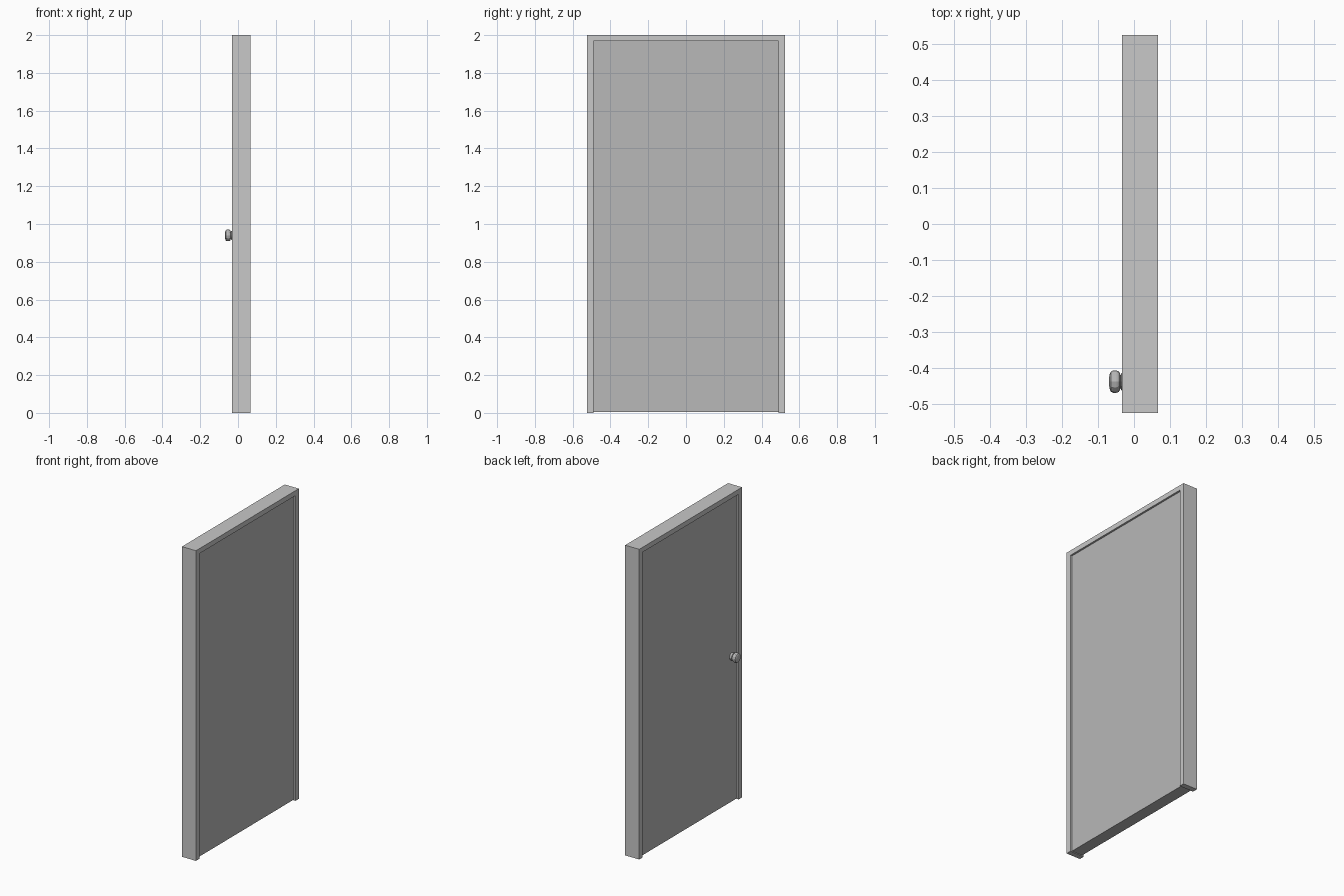
import bpy, bmesh, math
from mathutils import Matrix

if "Cube" in bpy.data.objects:
    bpy.data.objects.remove(bpy.data.objects["Cube"])


def material(name, v):
    m = bpy.data.materials.new(name)
    m.diffuse_color = (v, v, v, 1)
    m.use_nodes = True
    m.node_tree.nodes["Principled BSDF"].inputs["Base Color"].default_value = m.diffuse_color
    return m


frame_grey = material("light grey paint", 0.58)
door_grey = material("mid grey paint", 0.48)
knob_grey = material("knob grey", 0.48)


def finish(name, bm, mat):
    bmesh.ops.recalc_face_normals(bm, faces=bm.faces)
    me = bpy.data.meshes.new(name)
    bm.to_mesh(me)
    bm.free()
    me.materials.append(mat)
    ob = bpy.data.objects.new(name, me)
    bpy.context.collection.objects.link(ob)
    return ob


# Door frame: U-shaped outline extruded through the wall depth
X0, X1 = -0.033, 0.067
outline = [(-.524, 0), (-.524, 2), (.524, 2), (.524, 0),
           (.49, 0), (.49, 1.968), (-.49, 1.968), (-.49, 0)]
bm = bmesh.new()
face = bm.faces.new([bm.verts.new((X0, y, z)) for y, z in outline])
ext = bmesh.ops.extrude_face_region(bm, geom=[face])
moved = [g for g in ext["geom"] if isinstance(g, bmesh.types.BMVert)]
bmesh.ops.translate(bm, verts=moved, vec=(X1 - X0, 0, 0))
finish("door_frame", bm, frame_grey)

# Door panel, slightly recessed on both sides
D0, D1 = X0 + 0.012, X1 - 0.012
bm = bmesh.new()
bmesh.ops.create_cube(bm, size=1, matrix=Matrix.Translation(((D0 + D1) / 2, 0, 0.9865))
                      @ Matrix.Diagonal((D1 - D0, 0.98, 1.963, 1)))
finish("door_panel", bm, door_grey)

# Knob: profile (x, radius) turned around the x axis
profile = [(D0, .024), (-.035, .024), (-.038, .018), (-.039, .024), (-.043, .029),
           (-.049, .031), (-.058, .031), (-.064, .028), (-.067, .022), (-.069, .012)]
N = 12
bm = bmesh.new()
rings = []
for x, r in profile:
    rings.append([bm.verts.new((x, -.437 + r * math.cos(2 * math.pi * i / N),
                                .94 + r * math.sin(2 * math.pi * i / N))) for i in range(N)])
for a, b in zip(rings, rings[1:]):
    for i in range(N):
        j = (i + 1) % N
        bm.faces.new((a[i], a[j], b[j], b[i]))
bm.faces.new(rings[0])
bm.faces.new(rings[-1])
finish("door_knob", bm, knob_grey)
